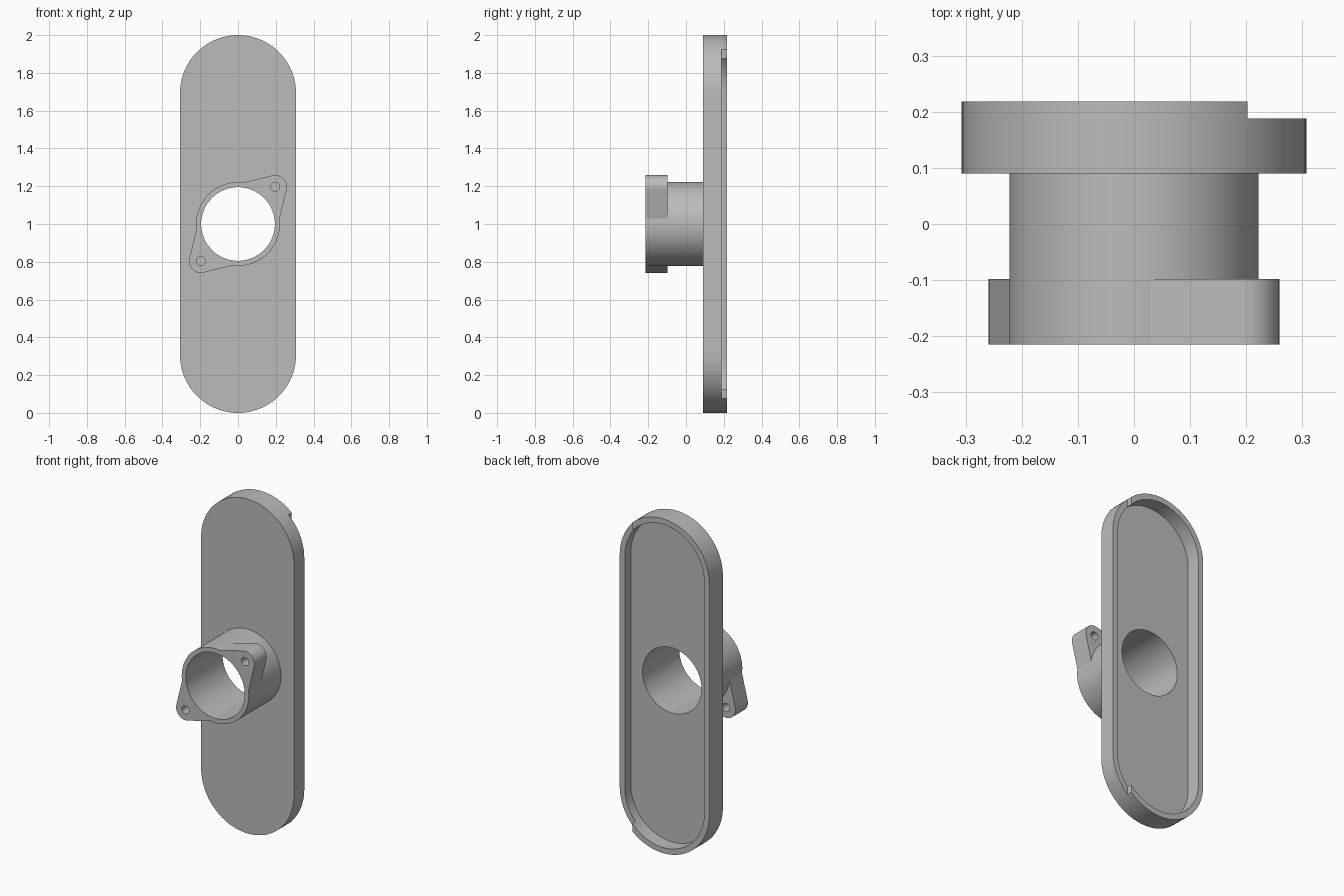
import bpy, bmesh
from math import sin, cos, radians, sqrt

cube = bpy.data.objects.get("Cube")
if cube:
    bpy.data.objects.remove(cube, do_unlink=True)

grey = bpy.data.materials.new("plain_grey")
grey.use_nodes = True
colour = (0.5, 0.5, 0.5, 1)
grey.diffuse_color = colour
grey.node_tree.nodes["Principled BSDF"].inputs["Base Color"].default_value = colour

HALF_W, MID = 0.307, 1.0
BACK, FACE, TIP = 0.218, 0.09, -0.215
TUBE_R, BORE_R = 0.222, 0.195


def arc(cx, cz, r, a0, a1, n):
    """Points along an arc in the x-z plane, angles in degrees."""
    angles = [radians(a0 + (a1 - a0) * i / n) for i in range(n + 1)]
    return [(cx + r * cos(a), cz + r * sin(a)) for a in angles]


def circle(cx, cz, r, n=96):
    return arc(cx, cz, r, 0, 360, n)[:-1]


def stadium(r):
    offset = MID - HALF_W
    return (arc(0, MID + offset, r, 0, 180, 48)
            + arc(0, MID - offset, r, 180, 360, 48))


def prism(name, outline, y0, y1):
    """Extrude an x-z outline from y0 to y1."""
    bm = bmesh.new()
    base = bm.faces.new([bm.verts.new((x, y0, z)) for x, z in outline])
    new = bmesh.ops.extrude_face_region(bm, geom=[base])["geom"]
    verts = [v for v in new if isinstance(v, bmesh.types.BMVert)]
    bmesh.ops.translate(bm, verts=verts, vec=(0, y1 - y0, 0))
    bmesh.ops.recalc_face_normals(bm, faces=bm.faces)
    mesh = bpy.data.meshes.new(name)
    bm.to_mesh(mesh)
    bm.free()
    mesh.materials.append(grey)
    obj = bpy.data.objects.new(name, mesh)
    bpy.context.collection.objects.link(obj)
    return obj


def cut(obj, outline, y0, y1):
    """Subtract an extruded outline from a part."""
    cutter = prism("cutter", outline, y0, y1)
    cutter.hide_render = True
    mod = obj.modifiers.new("cut", "BOOLEAN")
    mod.operation = "DIFFERENCE"
    mod.solver = "EXACT"
    mod.object = cutter
    bpy.context.view_layer.objects.active = obj
    bpy.ops.object.modifier_apply(modifier=mod.name)
    bpy.data.objects.remove(cutter, do_unlink=True)


# Back plate: hollow at the back, one side of the rim lowered, bored through
plate = prism("back_plate", stadium(HALF_W), FACE, BACK)
cut(plate, stadium(HALF_W - 0.034), 0.132, 0.4)
cut(plate, [(0.202, -1), (1, -1), (1, 3), (0.202, 3)], 0.188, 0.4)
cut(plate, circle(0, MID, BORE_R), -0.1, 0.4)

# Tube standing on the front of the plate
tube = prism("tube", circle(0, MID, TUBE_R), TIP, FACE)
cut(tube, circle(0, MID, BORE_R), -0.5, 0.5)

# Two screw lugs on opposite corners of the tube mouth
parts = [plate, tube]
LUG = 0.197
for name, s in (("upper_lug", 1), ("lower_lug", -1)):
    shape = arc(LUG, LUG, 0.062, -15, 105, 20) + arc(0, 0, TUBE_R, 82.5, 7.5, 20)
    lug = prism(name, [(s * x, MID + s * z) for x, z in shape], TIP, -0.098)
    cut(lug, circle(s * LUG, MID + s * LUG, 0.024, 32), -0.5, 0.5)
    parts.append(lug)

# Smooth the curved walls, keep the edges crisp
bpy.ops.object.select_all(action="DESELECT")
for part in parts:
    part.select_set(True)
bpy.context.view_layer.objects.active = plate
bpy.ops.object.shade_smooth_by_angle(angle=radians(30))
